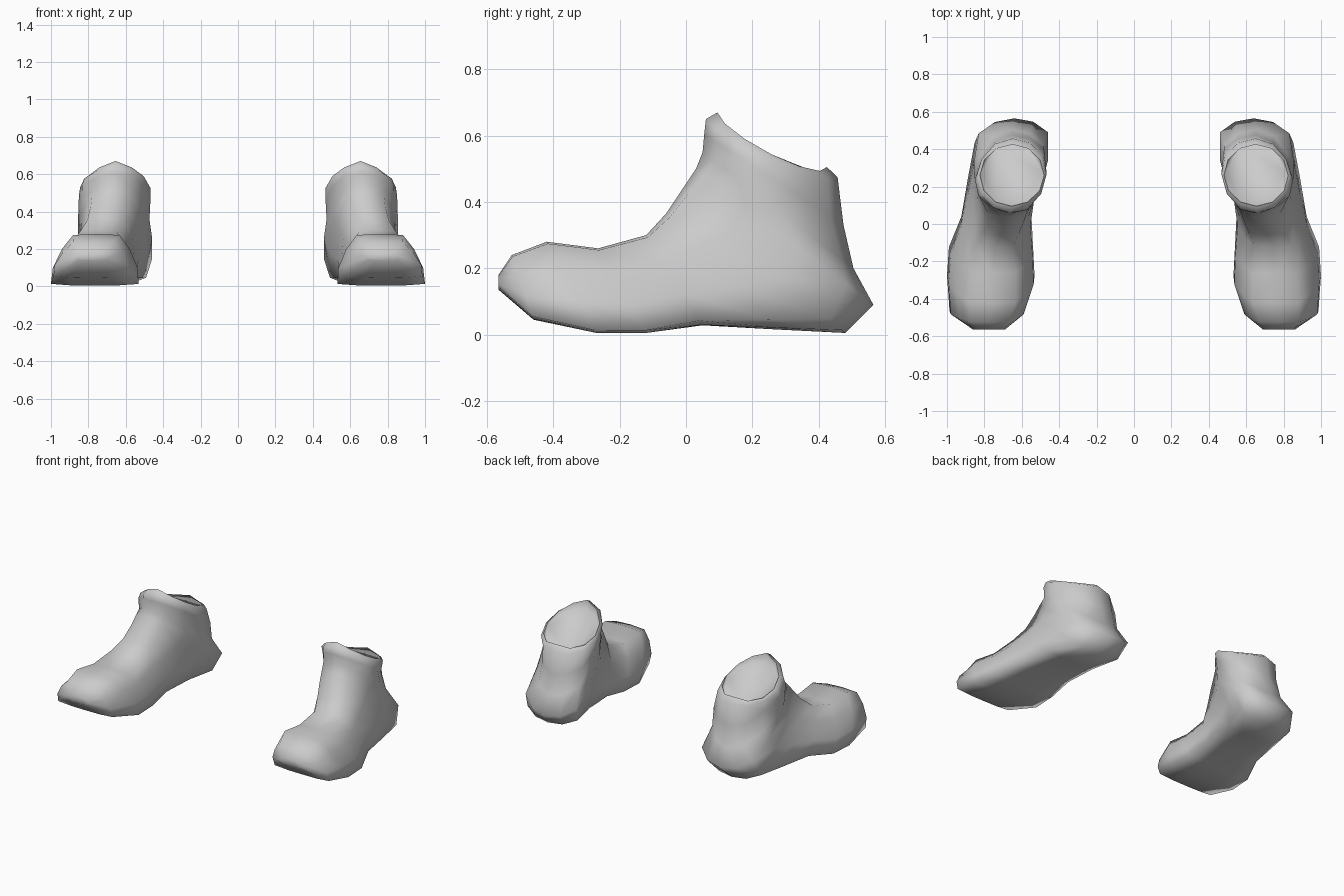
import bpy, bmesh, math

cube = bpy.data.objects.get("Cube")
if cube:
    bpy.data.objects.remove(cube, do_unlink=True)

grey = bpy.data.materials.new("plain grey")
grey.diffuse_color = (0.6, 0.6, 0.6, 1)
grey.use_nodes = True
grey.node_tree.nodes["Principled BSDF"].inputs["Base Color"].default_value = (0.6, 0.6, 0.6, 1)

# Rings fan from the toe round the instep to the ankle opening:
# upper point (x, y, z), lower or back point (x, y, z), half width,
# squareness of the outer side, squareness of the inner side, sag of the sides
RINGS = [
    ((.775, -.565, .18), (.775, -.565, .135), .085, .3, .3, 0),   # toe tip
    ((.775, -.525, .24), (.79, -.46, .045), .2, .9, .9, 0),
    ((.758, -.42, .28), (.766, -.27, .005), .234, 1, 1, 0),       # ball
    ((.752, -.265, .26), (.765, -.12, .005), .225, 1, 1, 0),
    ((.745, -.12, .30), (.735, .05, .028), .19, .9, .9, 0),       # instep
    ((.71, -.06, .365), (.71, .28, .015), .183, .75, .75, 0),
    ((.69, -.01, .44), (.67, .48, .005), .188, .7, .7, 0),        # heel base
    ((.68, .03, .50), (.64, .565, .09), .2, .45, .5, 0),          # heel point
    ((.67, .05, .55), (.655, .505, .20), .19, -.2, .3, 0),
    ((.665, .055, .605), (.65, .475, .33), .19, -.4, .3, 0),
    ((.66, .06, .65), (.65, .457, .475), .188, -.1, .1, .035),    # collar
    ((.655, .095, .67), (.65, .425, .505), .172, 0, 0, .045),     # rim
    ((.655, .10, .62), (.65, .445, .48), .165, 0, 0, .025),       # inside lip
]

# Half outline of a section: (sideways, distance down), soft and square versions
SQUARE = [(0, 0), (.53, .02), (.78, .30), (.97, .66), (1, .97), (.52, 1), (0, 1)]
SOFT = [(math.sin(math.pi * i / 6), (1 - math.cos(math.pi * i / 6)) / 2) for i in range(7)]


def half_outline(square):
    return [(a[0] * (1 - square) + b[0] * square, a[1] * (1 - square) + b[1] * square)
            for a, b in zip(SOFT, SQUARE)]


def section(upper, lower, width, outer, inner, sag):
    loop = half_outline(outer) + [(-u, s) for u, s in half_outline(inner)[-2:0:-1]]
    points = []
    for u, s in loop:
        x, y, z = (p + (q - p) * s for p, q in zip(upper, lower))
        points.append((x + u * width, y, z - sag * abs(u)))
    return points


def make_foot(name, side):
    bm = bmesh.new()
    rings = [[bm.verts.new((x * side, y, z)) for x, y, z in section(*r)] for r in RINGS]
    for a, b in zip(rings, rings[1:]):
        n = len(a)
        for i in range(n):
            j = (i + 1) % n
            bm.faces.new((a[i], a[j], b[j], b[i]))
    # Close the toe and the ankle opening
    bm.faces.new(rings[0])
    bm.faces.new(rings[-1])
    bmesh.ops.recalc_face_normals(bm, faces=bm.faces)
    mesh = bpy.data.meshes.new(name)
    bm.to_mesh(mesh)
    bm.free()
    mesh.materials.append(grey)
    foot = bpy.data.objects.new(name, mesh)
    bpy.context.collection.objects.link(foot)
    bpy.ops.object.select_all(action='DESELECT')
    foot.select_set(True)
    bpy.context.view_layer.objects.active = foot
    bpy.ops.object.shade_smooth_by_angle(angle=math.radians(95))


make_foot("left_boot", 1)
make_foot("right_boot", -1)
